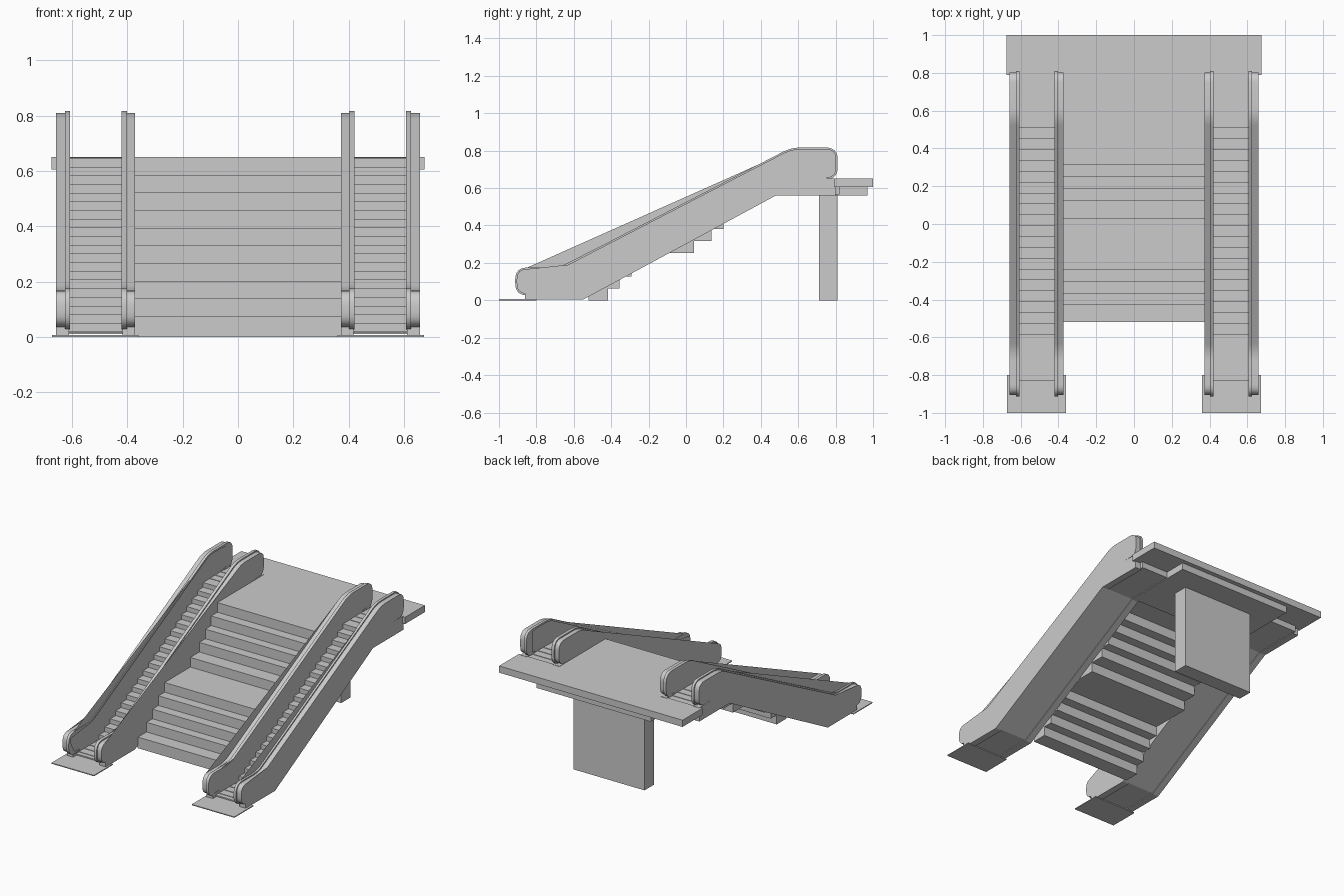
import bpy, bmesh, math
from mathutils import Vector

if "Cube" in bpy.data.objects:
    bpy.data.objects.remove(bpy.data.objects["Cube"])

grey = bpy.data.materials.new("plain_grey")
grey.diffuse_color = (0.6, 0.6, 0.6, 1)
grey.use_nodes = True
grey.node_tree.nodes["Principled BSDF"].inputs["Base Color"].default_value = grey.diffuse_color


def extrude(name, pts, x0, x1, smooth=False):
    """Extrude a (y, z) outline from x0 to x1."""
    bm = bmesh.new()
    a = [bm.verts.new((x0, y, z)) for y, z in pts]
    b = [bm.verts.new((x1, y, z)) for y, z in pts]
    n = len(pts)
    caps = [bm.faces.new(a), bm.faces.new(b[::-1])]
    for i in range(n):
        j = (i + 1) % n
        bm.faces.new((a[i], b[i], b[j], a[j]))
    bmesh.ops.triangulate(bm, faces=caps)
    bmesh.ops.recalc_face_normals(bm, faces=bm.faces)
    me = bpy.data.meshes.new(name)
    bm.to_mesh(me)
    bm.free()
    me.materials.append(grey)
    ob = bpy.data.objects.new(name, me)
    bpy.context.collection.objects.link(ob)
    if smooth:
        bpy.ops.object.select_all(action='DESELECT')
        ob.select_set(True)
        bpy.context.view_layer.objects.active = ob
        bpy.ops.object.shade_smooth_by_angle(angle=math.radians(35))
    return ob


def box(name, x0, x1, y0, y1, z0, z1):
    return extrude(name, [(y0, z0), (y1, z0), (y1, z1), (y0, z1)], x0, x1)


def rounded(corners, seg=6):
    """Fillet an open path of (y, z, cut length) corners."""
    out = []
    for i, (y, z, r) in enumerate(corners):
        p = Vector((y, z))
        if r == 0 or i in (0, len(corners) - 1):
            out.append(p)
            continue
        a = p + (Vector(corners[i - 1][:2]) - p).normalized() * r
        b = p + (Vector(corners[i + 1][:2]) - p).normalized() * r
        for k in range(seg + 1):
            t = k / seg
            out.append(a * (1 - t) ** 2 + p * 2 * t * (1 - t) + b * t * t)
    return out


def offset(path, d):
    """Shift an open path sideways (to its left when positive)."""
    out = []
    for i, p in enumerate(path):
        t = (path[min(i + 1, len(path) - 1)] - path[max(i - 1, 0)]).normalized()
        out.append(p + Vector((-t.y, t.x)) * d)
    return out


# Central staircase: overlapping tread blocks with a mid landing
risers = [-0.52, -0.43, -0.368, -0.304, -0.24, 0.03, 0.125, 0.188, 0.25, 0.315]
rise = 0.064
for k, y in enumerate(risers):
    back = risers[k + 1] + 0.012 if k < 9 else 0.52
    top = 0.01 + rise * (k + 1)
    box(f"stair_tread_{k + 1}", -0.375, 0.375, y, back, max(0, top - 0.076), top)

# Upper floor, its support slab and the pier
box("upper_floor", -0.375, 0.375, 0.50, 1.0, 0.605, 0.65)
box("support_slab", -0.42, 0.42, 0.49, 0.97, 0.56, 0.606)
box("support_pier", -0.262, 0.262, 0.71, 0.81, 0.0, 0.562)

# Balustrade rim, running from the lower end over the top to the upper end
rim = rounded([(-0.80, 0.035, 0), (-0.905, 0.035, 0.055), (-0.905, 0.167, 0.055),
               (-0.675, 0.167, 0.05), (0.565, 0.809, 0.05),
               (0.803, 0.809, 0.055), (0.803, 0.655, 0.055), (0.72, 0.655, 0)])
panel = rim + [Vector((0.56, 0.655)), Vector((-0.575, 0.042))]
rail = offset(rim, 0.008) + offset(rim, -0.004)[::-1]

# Side skirt below each balustrade
skirt = [(-0.86, 0.004), (-0.55, 0.004), (0.48, 0.56), (0.80, 0.56), (0.80, 0.652),
         (0.56, 0.658), (-0.575, 0.045), (-0.86, 0.042)]

# Moving steps: sawtooth top over a sloping soffit
n = 20
y0, run, z0, zr = -0.585, 0.0575, 0.018, 0.0314
steps = [(-0.83, z0)]
for i in range(n):
    y = y0 + i * run
    steps += [(y, z0 + i * zr), (y, z0 + (i + 1) * zr)]
steps += [(0.82, z0 + n * zr), (0.82, 0.565), (0.478, 0.565), (-0.55, 0.010), (-0.83, 0.010)]

for side, s in (("left", -1), ("right", 1)):
    extrude(f"{side}_escalator_steps", steps, s * 0.41, s * 0.62)
    # Flat tread seams at both ends, as thin raised plates
    for i in range(4):
        y = -0.80 + i * 0.058
        box(f"{side}_lower_flat_step_{i + 1}", s * 0.42, s * 0.61, y, y + 0.052, 0.012, 0.021)
    for i in range(3):
        y = 0.575 + i * 0.058
        box(f"{side}_upper_flat_step_{i + 1}", s * 0.42, s * 0.61, y, y + 0.052, 0.64, 0.649)
    for part, a, b, r0, r1 in (("inner", 0.372, 0.418, 0.402, 0.422),
                               ("outer", 0.612, 0.658, 0.607, 0.625)):
        extrude(f"{side}_{part}_skirt", skirt, s * a, s * b)
        extrude(f"{side}_{part}_balustrade", panel, s * a, s * b, True)
        extrude(f"{side}_{part}_handrail", rail, s * r0, s * r1, True)
    # Landing plates at the bottom and the top
    box(f"{side}_lower_landing_plate", s * 0.36, s * 0.673, -1.0, -0.80, 0.0, 0.006)
    box(f"{side}_upper_landing_plate", s * 0.36, s * 0.675, 0.79, 1.0, 0.605, 0.65)
